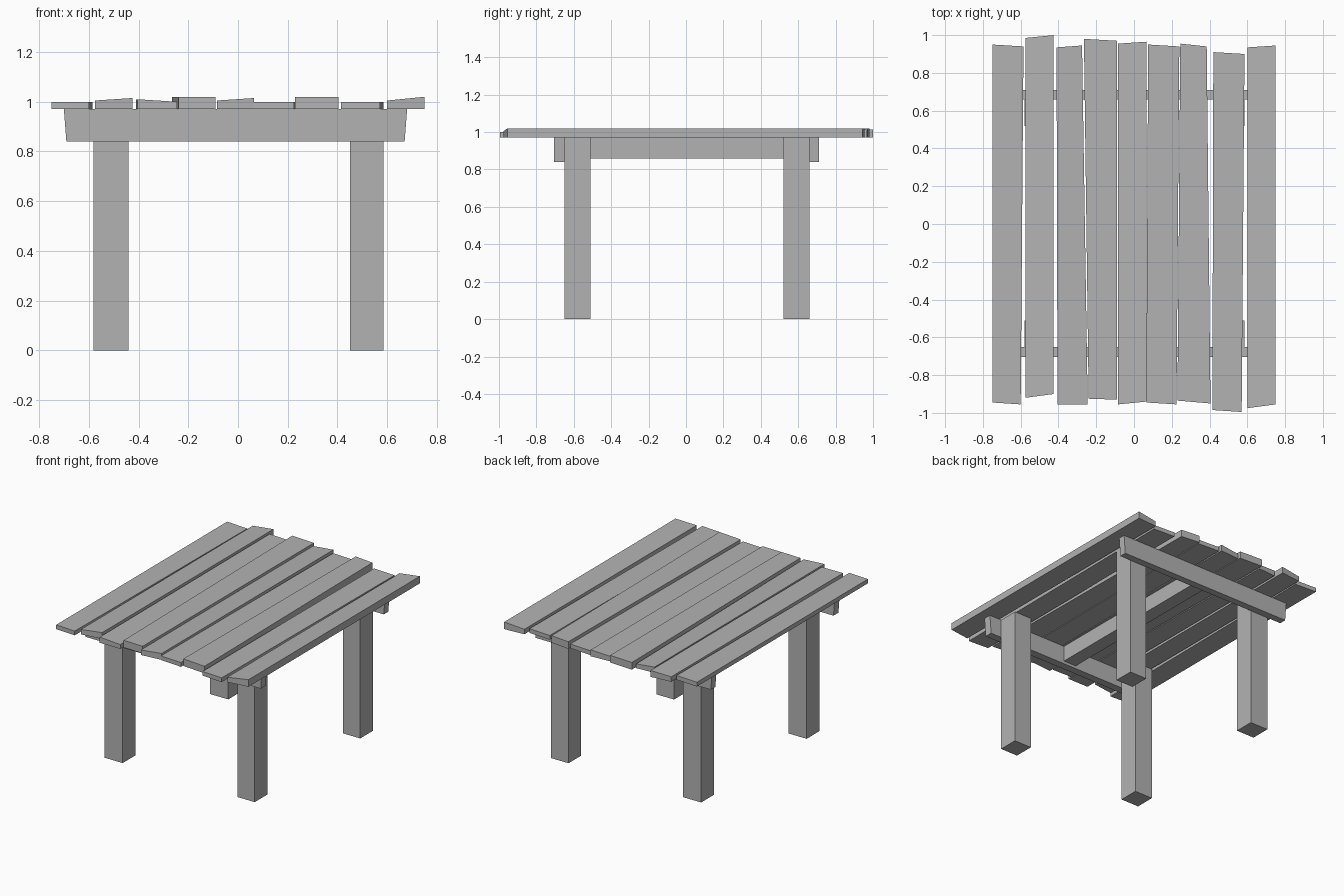
import bpy
import bmesh

default_cube = bpy.data.objects.get("Cube")
if default_cube:
    bpy.data.objects.remove(default_cube, do_unlink=True)

# One plain grey for the whole table
grey = bpy.data.materials.new("plain grey")
grey.use_nodes = True
colour = (0.45, 0.45, 0.45, 1)
grey.diffuse_color = colour
grey.node_tree.nodes["Principled BSDF"].inputs["Base Color"].default_value = colour


def make_block(name, place):
    """Unit cube whose corners are moved by place(right, back, top)."""
    bm = bmesh.new()
    bmesh.ops.create_cube(bm, size=1)
    for vert in bm.verts:
        right, back, top = (side > 0 for side in vert.co)
        vert.co = place(right, back, top)
    bmesh.ops.recalc_face_normals(bm, faces=bm.faces)
    mesh = bpy.data.meshes.new(name)
    bm.to_mesh(mesh)
    bm.free()
    mesh.materials.append(grey)
    block = bpy.data.objects.new(name, mesh)
    bpy.context.collection.objects.link(block)
    return block


def box(name, xs, ys, zs, taper=0):
    """Straight block; taper pulls in both lower ends along x."""
    def place(right, back, top):
        inset = 0 if top else taper
        return (xs[right] + (-inset if right else inset), ys[back], zs[top])
    return make_block(name, place)


def plank(name, front_x, back_x, front_y, back_y, heights):
    """Rough-sawn plank; each pair holds its left-hand and right-hand value."""
    def place(right, back, top):
        x = (back_x if back else front_x)[right]
        y = (back_y if back else front_y)[right]
        return (x, y, heights[right] if top else underside)
    return make_block(name, place)


underside = 0.97

# Four square legs
for side, xs in (("right", (-0.58, -0.44)), ("left", (0.45, 0.585))):
    for end, ys in (("front", (-0.65, -0.51)), ("back", (0.52, 0.66))):
        box(f"{end}_{side}_leg", xs, ys, (0, underside))

# Cross beams on the outside of the legs, and the long middle rail
box("front_cross_beam", (-0.7, 0.68), (-0.705, -0.65), (0.84, underside), taper=0.01)
box("back_cross_beam", (-0.7, 0.68), (0.66, 0.71), (0.84, underside), taper=0.01)
box("middle_rail", (-0.05, 0.05), (-0.65, 0.66), (0.86, underside))

# Uneven tabletop planks: front x, back x, front y, back y, top heights
planks = [
    ((-.75, -.6), (-.75, -.585), (-.945, -.955), (.95, .94), (1, 1)),
    ((-.575, -.425), (-.575, -.425), (-.92, -.9), (.985, 1), (1.005, 1.015)),
    ((-.405, -.245), (-.41, -.275), (-.955, -.955), (.935, .945), (1.01, 1)),
    ((-.24, -.09), (-.265, -.09), (-.925, -.93), (.98, .97), (1.02, 1.02)),
    ((-.085, .065), (-.085, .065), (-.955, -.94), (.955, .965), (1.005, 1.015)),
    ((.065, .225), (.075, .24), (-.945, -.955), (.95, .94), (1, 1)),
    ((.23, .405), (.245, .385), (-.935, -.95), (.955, .94), (1.02, 1.02)),
    ((.415, .57), (.42, .585), (-.985, -.995), (.91, .9), (1, 1)),
    ((.6, .75), (.6, .75), (-.975, -.955), (.935, .945), (1.005, 1.02)),
]
for number, shape in enumerate(planks, start=1):
    plank(f"tabletop_plank_{number}", *shape)
